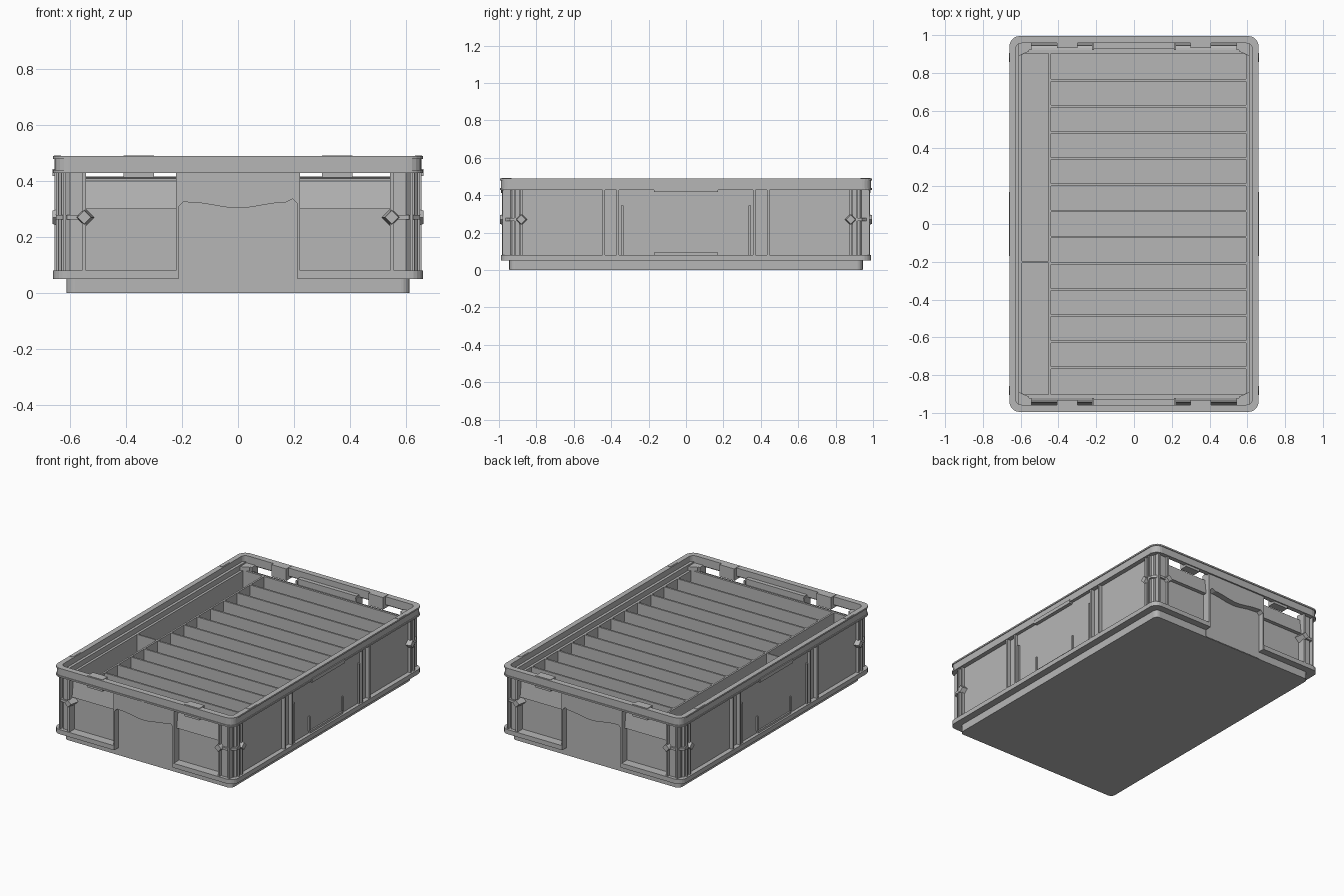
import bpy, bmesh, math
from mathutils import Vector, Matrix

cube = bpy.data.objects.get("Cube")
if cube:
    bpy.data.objects.remove(cube, do_unlink=True)

grey = bpy.data.materials.new("plastic_grey")
grey.use_nodes = True
grey.diffuse_color = (0.47, 0.47, 0.47, 1)
grey.node_tree.nodes["Principled BSDF"].inputs["Base Color"].default_value = (0.47, 0.47, 0.47, 1)


def finish(name, bm, mirror=""):
    """Turn a bmesh into an object, mirrored across the named axes."""
    bmesh.ops.recalc_face_normals(bm, faces=bm.faces)
    mesh = bpy.data.meshes.new(name)
    bm.to_mesh(mesh)
    bm.free()
    mesh.materials.append(grey)
    obj = bpy.data.objects.new(name, mesh)
    bpy.context.collection.objects.link(obj)
    if mirror:
        mod = obj.modifiers.new("mirror", 'MIRROR')
        mod.use_axis = ["X" in mirror, "Y" in mirror, False]
        mod.use_mirror_merge = False
    return obj


def add_box(bm, x, y, z):
    centre = Vector([sum(r) / 2 for r in (x, y, z)])
    size = [r[1] - r[0] for r in (x, y, z)]
    bmesh.ops.create_cube(bm, size=1, matrix=Matrix.Translation(centre) @ Matrix.Diagonal((*size, 1)))


def box(name, x, y, z, mirror=""):
    bm = bmesh.new()
    add_box(bm, x, y, z)
    return finish(name, bm, mirror)


def prism(name, points, axis, lo, hi, mirror=""):
    """Extrude a flat outline along x, y or z from lo to hi."""
    bm = bmesh.new()
    place = {"X": lambda a, b: (lo, a, b), "Y": lambda a, b: (a, lo, b), "Z": lambda a, b: (a, b, lo)}[axis]
    face = bm.faces.new([bm.verts.new(place(a, b)) for a, b in points])
    moved = bmesh.ops.extrude_face_region(bm, geom=[face])["geom"]
    step = Vector([hi - lo if axis == a else 0 for a in "XYZ"])
    bmesh.ops.translate(bm, vec=step, verts=[v for v in moved if isinstance(v, bmesh.types.BMVert)])
    return finish(name, bm, mirror)


def rounded(hx, hy, r, steps=5):
    """Rounded rectangle outline, counter-clockwise from the +x -y corner."""
    pts = []
    for sx, sy, start in ((1, -1, -90), (1, 1, 0), (-1, 1, 90), (-1, -1, 180)):
        for i in range(steps + 1):
            a = math.radians(start + 90 * i / steps)
            pts.append((sx * (hx - r) + r * math.cos(a), sy * (hy - r) + r * math.sin(a)))
    return pts


def ring(name, outer, inner, z0, z1):
    bm = bmesh.new()
    loops = [[bm.verts.new((x, y, z)) for x, y in pts]
             for pts, z in ((outer, z0), (outer, z1), (inner, z1), (inner, z0))]
    n = len(outer)
    for k in range(4):
        a, b = loops[k], loops[(k + 1) % 4]
        for i in range(n):
            j = (i + 1) % n
            bm.faces.new((a[i], a[j], b[j], b[i]))
    return finish(name, bm)


def pin(name, centre, direction, length):
    """Diamond-shaped peg pointing outward."""
    bm = bmesh.new()
    turn = Vector(direction).to_track_quat('Z', 'Y').to_matrix().to_4x4()
    bmesh.ops.create_cone(bm, cap_ends=True, segments=4, radius1=0.036, radius2=0.024, depth=length,
                          matrix=Matrix.Translation(centre) @ turn)
    finish(name, bm, "XY")


# Base and main walls
prism("base", rounded(0.612, 0.943, 0.03), "Z", 0, 0.06)
box("side_wall", (0.608, 0.63), (-0.95, 0.95), (0.05, 0.45), "X")
box("end_wall", (-0.62, 0.62), (0.914, 0.932), (0.05, 0.41), "Y")

# Upper rim with a thin lip on top
ring("rim_band", rounded(0.655, 0.99, 0.05), rounded(0.626, 0.957, 0.03), 0.435, 0.478)
ring("rim_lip", rounded(0.66, 0.995, 0.055), rounded(0.626, 0.957, 0.03), 0.478, 0.488)
ring("rim_lower_edge", rounded(0.66, 0.995, 0.055), rounded(0.63, 0.965, 0.03), 0.428, 0.438)

# Lower rim, open at the middle of both ends
half = [p for p in rounded(0.66, 0.99, 0.05) if p[0] > 0]
prism("lower_rim", [(0.215, -0.99)] + half +
      [(0.215, 0.99), (0.215, 0.92), (0.6, 0.92), (0.6, -0.92), (0.215, -0.92)], "Z", 0.05, 0.08, "X")

# Corner posts with fins, belt and pegs
prism("corner_post", [(0.555, 0.915), (0.608, 0.89), (0.64, 0.89), (0.64, 0.93),
                      (0.6, 0.968), (0.555, 0.968)], "Z", 0.08, 0.44, "XY")
box("corner_end_fin", (0.543, 0.556), (0.92, 0.985), (0.08, 0.44), "XY")
box("corner_side_fin", (0.62, 0.65), (0.875, 0.888), (0.08, 0.44), "XY")
box("corner_outer_end_fin", (0.614, 0.624), (0.92, 0.98), (0.08, 0.44), "XY")
box("corner_outer_side_fin", (0.62, 0.65), (0.908, 0.918), (0.08, 0.44), "XY")
prism("corner_belt", [(0.55, 0.92), (0.62, 0.88), (0.65, 0.88), (0.65, 0.94),
                      (0.61, 0.98), (0.55, 0.98)], "Z", 0.262, 0.278, "XY")
pin("end_peg", (0.549, 0.965, 0.27), (0, 1, 0), 0.06)
pin("side_peg", (0.64, 0.881, 0.27), (1, 0, 0), 0.045)

# End faces: label panel, curved handle lip, fins and stepped panels
box("label_panel", (-0.215, 0.215), (0.92, 0.946), (0.002, 0.4), "Y")
wave = [(-0.215, 0.305), (-0.195, 0.325)]
wave += [(x / 100, 0.313 - 0.01 * math.cos(math.pi * x / 17)) for x in range(-17, 18, 2)]
wave += [(0.195, 0.335), (0.215, 0.315)]
prism("handle_lip", wave + [(0.215, 0.45), (-0.215, 0.45)], "Y", 0.93, 0.985, "Y")
box("label_fin", (0.212, 0.222), (0.92, 0.985), (0.05, 0.44), "XY")
prism("end_step", [(0.925, 0.3), (0.957, 0.3), (0.945, 0.4), (0.925, 0.412)], "X", 0.218, 0.548, "XY")
box("clip_block", (0.3, 0.408), (0.932, 0.987), (0.412, 0.491), "XY")
prism("arrow_mark", [(-0.018, 0.43), (0.014, 0.43), (-0.006, 0.412)], "Y", -0.989, -0.984)

# Long sides: ribs, centre panel and small details
for name, y in (("outer", 0.44), ("inner", 0.365)):
    box("side_rib_" + name, (0.62, 0.655), (y - 0.006, y + 0.006), (0.08, 0.44), "XY")
box("side_centre_panel", (0.62, 0.638), (-0.365, 0.365), (0.08, 0.44), "X")
box("side_slot_rib", (0.63, 0.65), (0.335, 0.347), (0.08, 0.345), "XY")
box("side_short_rib", (0.63, 0.646), (0.168, 0.178), (0.095, 0.19), "XY")
box("side_bottom_bar", (0.63, 0.648), (-0.17, 0.17), (0.08, 0.093), "X")
box("side_grip", (0.63, 0.662), (-0.17, 0.17), (0.418, 0.442), "X")
box("rim_side_tab", (0.632, 0.656), (0.74, 0.82), (0.48, 0.49), "XY")

# Divided insert tray
ring("insert_wall", rounded(0.609, 0.916, 0.01), rounded(0.592, 0.902, 0.005), 0.03, 0.415)
box("insert_floor", (-0.605, 0.605), (-0.912, 0.912), (0.03, 0.06))
box("long_divider", (-0.452, -0.44), (-0.905, 0.905), (0.05, 0.415))
box("channel_divider", (-0.6, -0.445), (-0.207, -0.197), (0.05, 0.415))
bm = bmesh.new()
count = 13
for i in range(1, count):
    y = -0.9 + 1.8 * i / count
    add_box(bm, (-0.446, 0.6), (y - 0.006, y + 0.006), (0.05, 0.415))
finish("cross_dividers", bm)
